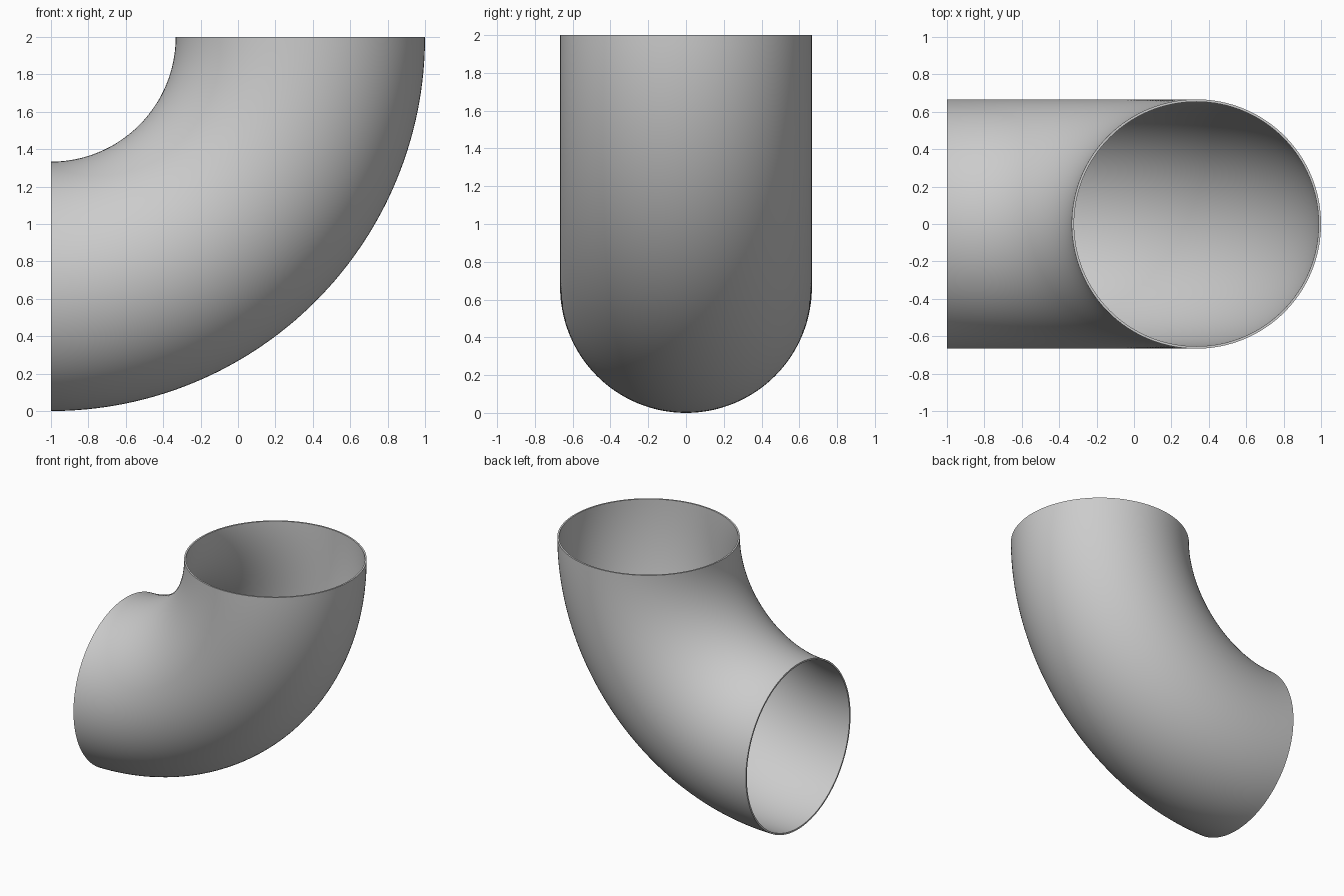
import bpy
import bmesh
import math
from mathutils import Matrix, Vector

cube = bpy.data.objects.get("Cube")
if cube:
    bpy.data.objects.remove(cube, do_unlink=True)

BEND_RADIUS = 4 / 3
OUTER_RADIUS = 2 / 3
WALL = 0.013
PIVOT = Vector((-1, 0, 2))

# Plain grey pipe material
grey = bpy.data.materials.new("Pipe grey")
grey.use_nodes = True
colour = (0.6, 0.6, 0.6, 1)
grey.diffuse_color = colour
grey.node_tree.nodes["Principled BSDF"].inputs["Base Color"].default_value = colour

# Outer wall: a circle swept a quarter turn about the pivot, open at both ends
bm = bmesh.new()
mouth = Matrix.Translation(PIVOT + Vector((BEND_RADIUS, 0, 0)))
bmesh.ops.create_circle(bm, segments=128, radius=OUTER_RADIUS, matrix=mouth)
bmesh.ops.spin(bm, geom=bm.verts[:] + bm.edges[:], cent=PIVOT,
               axis=(0, 1, 0), angle=math.pi / 2, steps=64)
bmesh.ops.recalc_face_normals(bm, faces=bm.faces[:])

mesh = bpy.data.meshes.new("pipe_elbow")
bm.to_mesh(mesh)
bm.free()
mesh.materials.append(grey)
elbow = bpy.data.objects.new("pipe_elbow", mesh)
bpy.context.collection.objects.link(elbow)

bpy.ops.object.select_all(action="DESELECT")
elbow.select_set(True)
bpy.context.view_layer.objects.active = elbow

# Inner wall and thin flat rims
shell = elbow.modifiers.new("Wall thickness", "SOLIDIFY")
shell.thickness = WALL
shell.offset = -1
bpy.ops.object.modifier_apply(modifier=shell.name)

# Smooth walls with crisp rims
bpy.ops.object.shade_smooth_by_angle(angle=math.radians(30))
